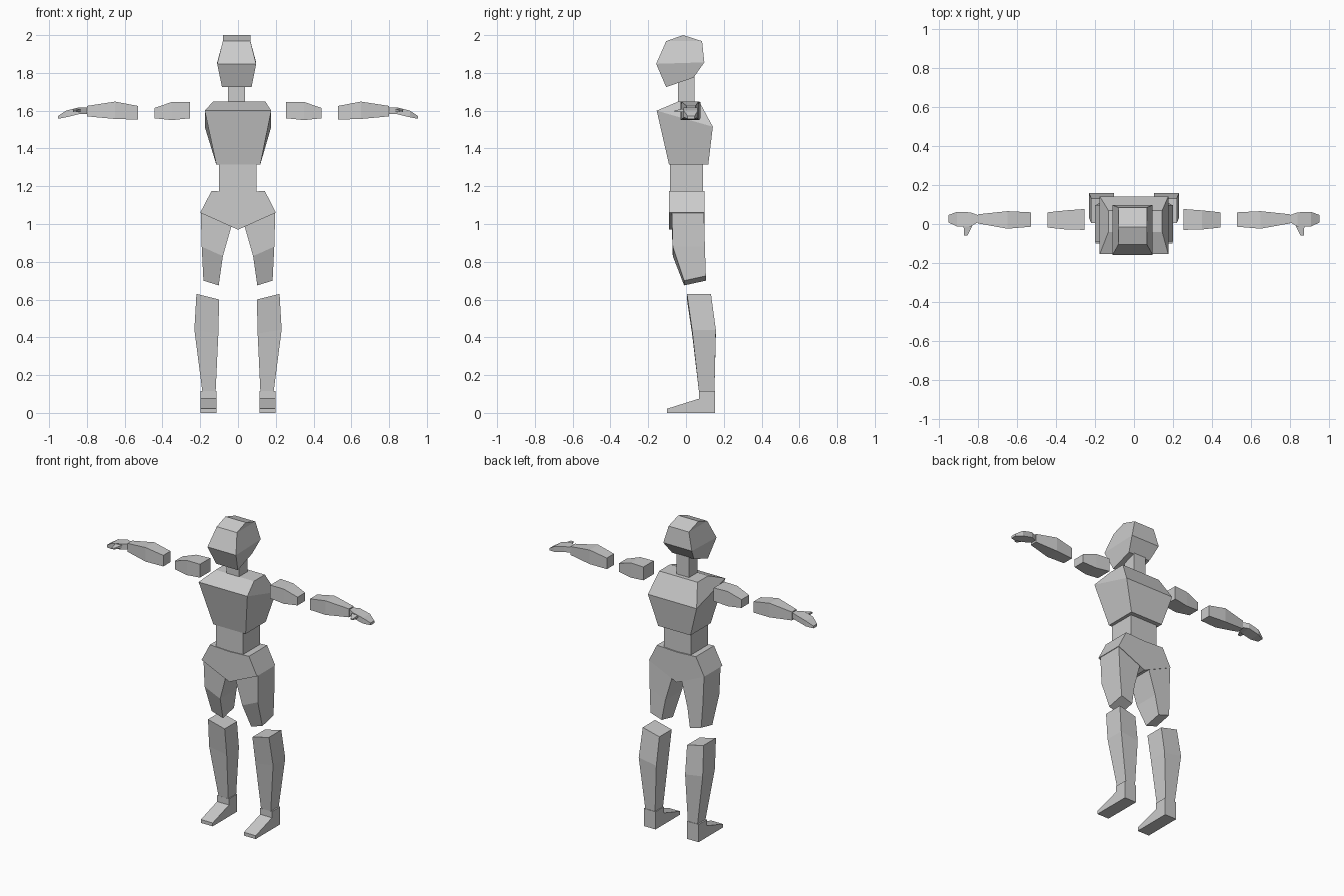
import bpy, bmesh

if "Cube" in bpy.data.objects:
    bpy.data.objects.remove(bpy.data.objects["Cube"])

grey = bpy.data.materials.new("light_grey")
grey.diffuse_color = (0.6, 0.6, 0.6, 1)
grey.use_nodes = True
grey.node_tree.nodes["Principled BSDF"].inputs["Base Color"].default_value = grey.diffuse_color


def finish(name, bm, mirrored):
    bmesh.ops.remove_doubles(bm, verts=bm.verts, dist=1e-5)
    bmesh.ops.recalc_face_normals(bm, faces=bm.faces)
    mesh = bpy.data.meshes.new(name)
    bm.to_mesh(mesh)
    bm.free()
    mesh.materials.append(grey)
    ob = bpy.data.objects.new(name, mesh)
    bpy.context.collection.objects.link(ob)
    if mirrored:
        ob.modifiers.new("mirror", 'MIRROR')
    return ob


def loft(name, rings, mirrored=False):
    """Skin four-cornered rings; coincident corners collapse into ridges."""
    bm = bmesh.new()
    loops = [[bm.verts.new(p) for p in r] for r in rings]
    for a, b in zip(loops, loops[1:]):
        for i in range(4):
            j = (i + 1) % 4
            bm.faces.new((a[i], a[j], b[j], b[i]))
    bm.faces.new(loops[0])
    bm.faces.new(loops[-1])
    return finish(name, bm, mirrored)


def flat(x0, x1, y0, y1, z, dx=0, dy=0):
    """Ring across z; dx and dy raise the x1 and y1 sides."""
    return [(x0, y0, z), (x1, y0, z + dx), (x1, y1, z + dx + dy), (x0, y1, z + dy)]


def upright(x, y0, y1, z0, z1):
    """Ring across x, for the arms."""
    return [(x, y0, z0), (x, y1, z0), (x, y1, z1), (x, y0, z1)]


def prism(name, pts, axis, lo, hi, mirrored=False):
    """Extrude a profile along x or y."""
    bm = bmesh.new()
    ends = []
    for d in (lo, hi):
        ends.append([bm.verts.new((d, u, v) if axis == 'x' else (u, d, v)) for u, v in pts])
        bm.faces.new(ends[-1])
    n = len(pts)
    for i in range(n):
        j = (i + 1) % n
        bm.faces.new((ends[0][i], ends[0][j], ends[1][j], ends[1][i]))
    return finish(name, bm, mirrored)


# Head and neck
loft("head", [
    flat(-.085, .072, -.105, .04, 1.725, dy=.05),
    flat(-.11, .096, -.158, .097, 1.848, dy=.008),
    flat(-.08, .066, -.105, .085, 1.968),
    flat(-.08, .066, -.015, -.015, 2.0)])
loft("neck", [flat(-.053, .037, -.042, .044, 1.64), flat(-.053, .037, -.042, .044, 1.80)])

# Torso
loft("chest", [
    flat(-.115, .118, -.09, .118, 1.315),
    flat(-.176, .176, -.155, .142, 1.60, dy=-.085),
    flat(-.132, .145, -.042, .07, 1.648)])
loft("waist", [flat(-.10, .097, -.085, .09, 1.15), flat(-.10, .097, -.085, .09, 1.33)])
prism("hips", [(-.14, 1.175), (0, 1.168), (.142, 1.175), (.2, 1.06), (0, .97), (-.2, 1.06)],
      'y', -.09, .098)

# Legs
loft("thigh", [
    flat(.183, .102, -.01, .105, .70, dx=-.025, dy=.025),
    flat(.192, .08, -.07, .10, .88, dx=-.05),
    flat(.197, .035, -.075, .095, 1.06, dx=-.072)], True)
loft("shin", [
    flat(.119, .187, .07, .15, .10),
    flat(.104, .231, .032, .158, .42, dx=.02),
    flat(.10, .22, .005, .132, .60, dx=.03)], True)
prism("foot", [(.153, 0), (-.10, 0), (-.10, .022), (.068, .075), (.068, .115), (.153, .115)],
      'x', .113, .198, True)

# Arms
loft("upper_arm", [
    upright(.254, -.03, .077, 1.56, 1.647),
    upright(.35, -.028, .07, 1.55, 1.646),
    upright(.443, -.018, .06, 1.56, 1.614)], True)
loft("forearm", [
    upright(.53, -.014, .06, 1.553, 1.625),
    upright(.65, -.024, .066, 1.556, 1.648),
    upright(.80, .003, .05, 1.57, 1.625)], True)

# Hands
loft("hand", [
    upright(.80, .01, .045, 1.582, 1.618),
    upright(.84, -.014, .06, 1.582, 1.618),
    upright(.91, -.012, .062, 1.565, 1.60),
    upright(.953, .008, .046, 1.557, 1.572)], True)
loft("thumb", [
    [(.83, -.01, 1.592), (.875, -.01, 1.592), (.875, -.01, 1.61), (.83, -.01, 1.61)],
    [(.855, -.06, 1.594), (.872, -.06, 1.594), (.872, -.06, 1.602), (.855, -.06, 1.602)]], True)
